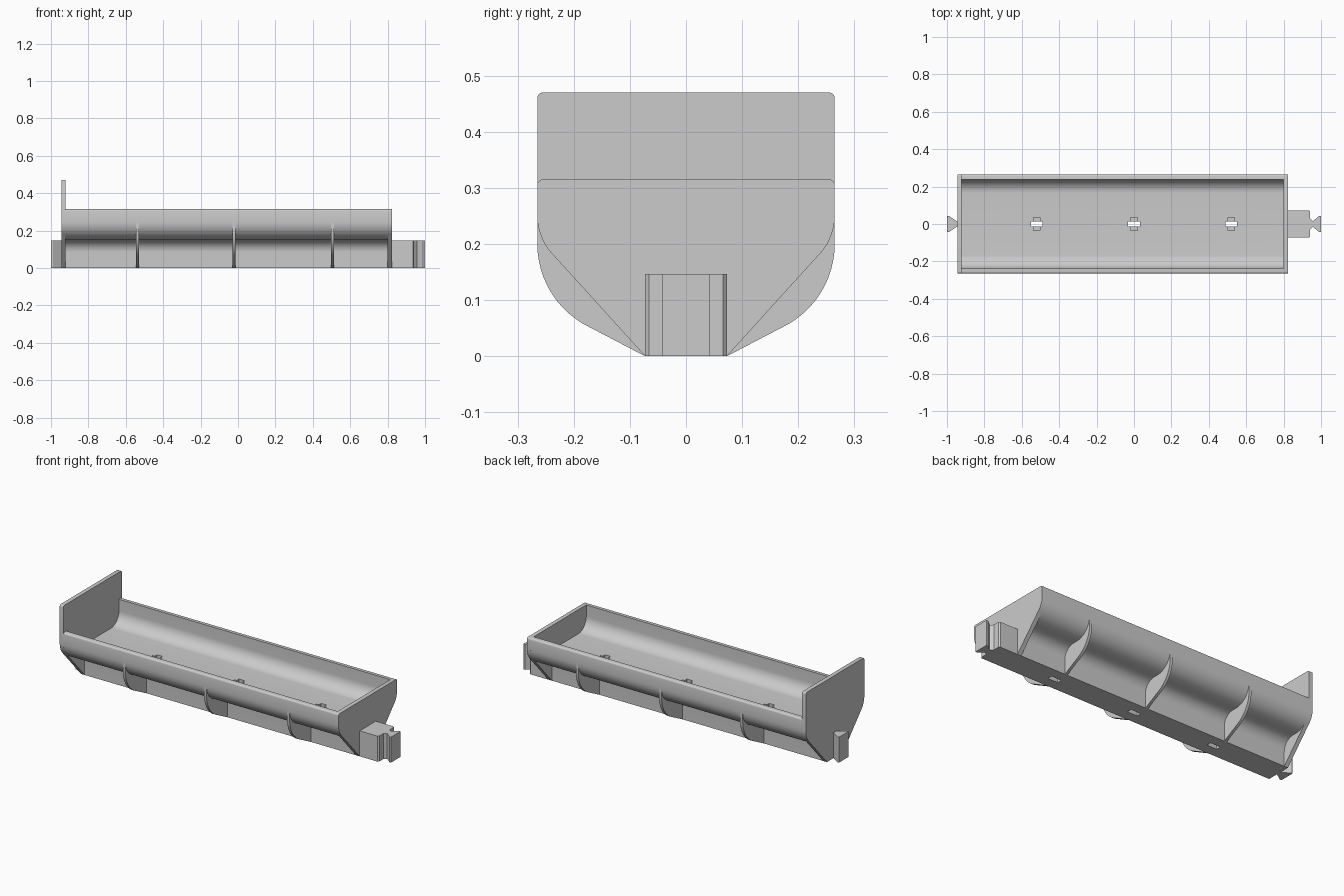
import bpy, bmesh
from math import sin, cos, radians

cube = bpy.data.objects.get("Cube")
if cube:
    bpy.data.objects.remove(cube)

GREY = (0.6, 0.6, 0.6, 1)
grey = bpy.data.materials.new("plain grey")
grey.use_nodes = True
grey.diffuse_color = GREY
grey.node_tree.nodes["Principled BSDF"].inputs["Base Color"].default_value = GREY

# Main measurements
LEFT, RIGHT, WALL = -0.945, 0.823, 0.024
HALF, RIM, BASE, BLOCK_H = 0.265, 0.315, 0.073, 0.146
BEND_Y, BEND_Z, BEND_R = 0.165, 0.25, 0.1
THICK = 0.027


def arc(cx, cy, r, start, end, steps=12):
    angles = [radians(start + (end - start) * i / steps) for i in range(steps + 1)]
    return [(cx + r * cos(a), cy + r * sin(a)) for a in angles]


def mirrored(half):
    """Close a half outline by reflecting its first coordinate."""
    return half + [(-u, v) for u, v in reversed(half) if abs(u) > 1e-6]


def prism(name, outline, low, high, axis="x", bevel=0.0):
    """Extrude an outline: (y, z) along x, or (x, y) along z."""
    bm = bmesh.new()
    def place(u, v, w):
        return (w, u, v) if axis == "x" else (u, v, w)
    face = bm.faces.new([bm.verts.new(place(u, v, low)) for u, v in outline])
    new = bmesh.ops.extrude_face_region(bm, geom=[face])["geom"]
    shift = place(0, 0, high - low)
    bmesh.ops.translate(bm, vec=shift, verts=[g for g in new if isinstance(g, bmesh.types.BMVert)])
    bmesh.ops.recalc_face_normals(bm, faces=bm.faces)
    mesh = bpy.data.meshes.new(name)
    bm.to_mesh(mesh)
    bm.free()
    mesh.materials.append(grey)
    obj = bpy.data.objects.new(name, mesh)
    bpy.context.collection.objects.link(obj)
    return obj


def select(obj):
    bpy.ops.object.select_all(action="DESELECT")
    obj.select_set(True)
    bpy.context.view_layer.objects.active = obj


def smooth(obj):
    select(obj)
    bpy.ops.object.shade_smooth_by_angle(angle=radians(30))


def cut(obj, cutter):
    mod = obj.modifiers.new("cut", "BOOLEAN")
    mod.operation, mod.solver, mod.object = "DIFFERENCE", "EXACT", cutter
    select(obj)
    bpy.ops.object.modifier_apply(modifier=mod.name)
    bpy.data.objects.remove(cutter)


def rectangle(x, hx, hy):
    return [(x - hx, -hy), (x + hx, -hy), (x + hx, hy), (x - hx, hy)]


# Trough: solid foot, flared fillet, rounded side and rim
foot = [(BASE, 0)] + arc(0.138, 0.085, 0.065, 180, 90)
side = arc(BEND_Y, BEND_Z, BEND_R, -90, 0)
rim = arc(HALF - 0.01, RIM - 0.01, 0.01, 0, 90, 4) + [(HALF - THICK, RIM)]
inside = arc(BEND_Y, BEND_Z, BEND_R - THICK, 0, -90)
trough = prism("trough", mirrored(foot + side + rim + inside), LEFT + 0.01, RIGHT - 0.01)

# Slots through the floor, each with a shallow cross pocket
for x in (-0.52, 0, 0.52):
    cut(trough, prism("slot_cutter", rectangle(x, 0.032, 0.014), -0.1, 0.3, "z"))
    cut(trough, prism("pocket_cutter", rectangle(x, 0.018, 0.035), 0.155, 0.3, "z"))
smooth(trough)


# End walls: diagonal lower edge, rounded shoulder and top corners
def end_wall(name, low, high, top):
    half = [(BASE, 0)] + arc(BEND_Y, BEND_Z, BEND_R, -45, 0) + arc(HALF - 0.01, top - 0.01, 0.01, 0, 90, 4)
    smooth(prism(name, mirrored(half), low, high))


end_wall("tall_end_wall", LEFT, LEFT + WALL, 0.47)
end_wall("low_end_wall", RIGHT - WALL, RIGHT, RIM)

# Curved support ribs on both sides
rib = [(0.05, 0), (BASE, 0)] + arc(0.1, 0.2, 0.165, -65, 0)
rib += arc(BEND_Y, BEND_Z, BEND_R - 0.01, 0, -90) + [(0.05, 0.16)]
rib = [(0.05, 0), (BASE, 0)] + arc(HALF - 0.165, 0.2, 0.165, -65, 0) + [(HALF, BEND_Z)] + rib[-14:]
for i, x in enumerate((-0.537, -0.022, 0.505)):
    for label, sign in (("left", 1), ("right", -1)):
        outline = [(sign * y, z) for y, z in rib]
        smooth(prism(f"rib_{i + 1}_{label}", outline, x - 0.008, x + 0.008))


# Couplings: block with a flared tongue, and a matching tongue on the other end
def coupling(name, half):
    outline = half + [(x, -y) for x, y in reversed(half)]
    prism(name, outline, 0, BLOCK_H, "z")


coupling("coupling_block", [(RIGHT - 0.01, BASE), (0.935, BASE), (0.942, 0.066), (0.942, 0.03),
                            (0.957, 0.016), (0.99, 0.043), (1.0, 0.043)])
coupling("end_tongue", [(LEFT + 0.01, 0.012), (LEFT, 0.013), (-0.99, 0.043), (-1.0, 0.043)])
